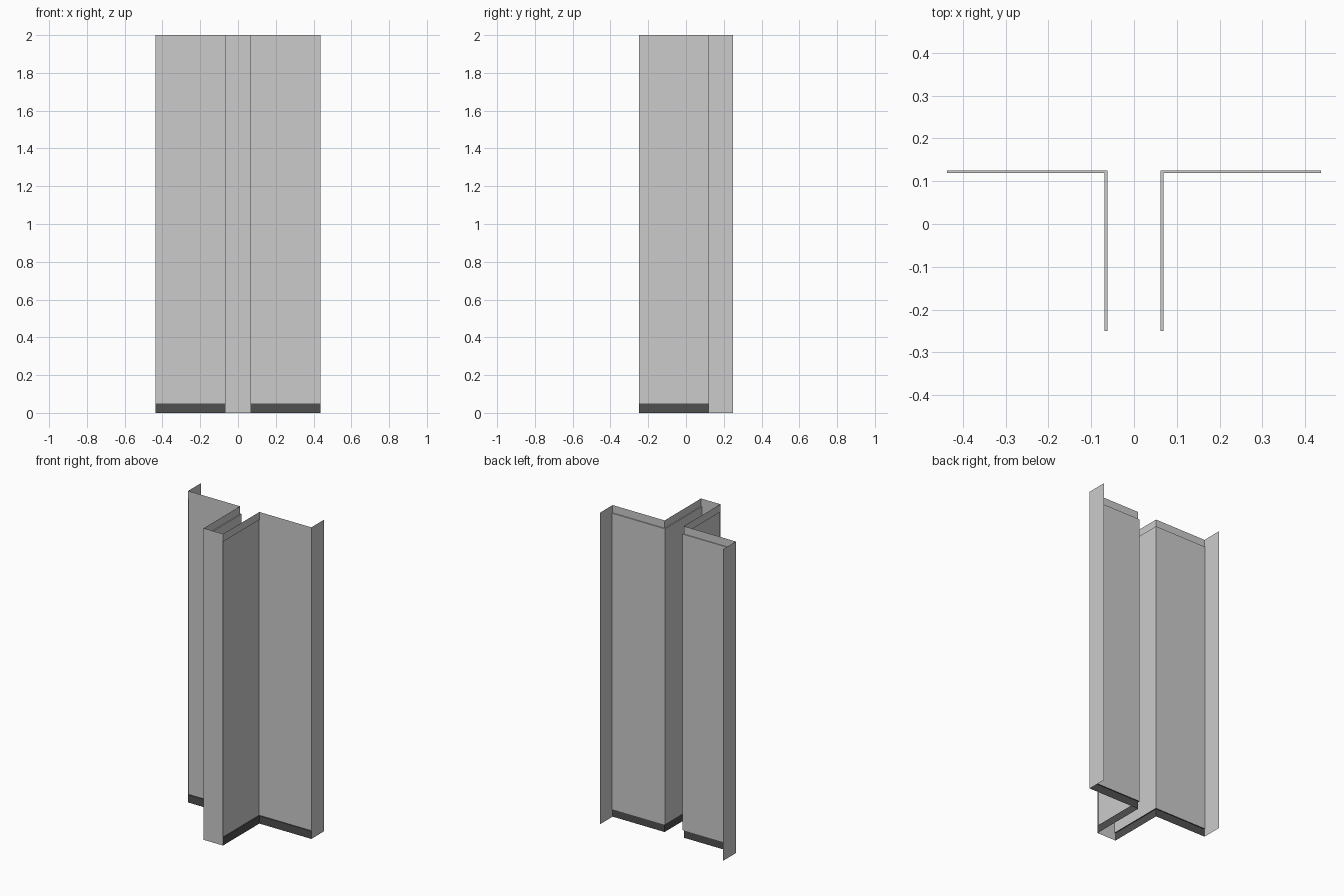
import bpy, bmesh

if "Cube" in bpy.data.objects:
    bpy.data.objects.remove(bpy.data.objects["Cube"])

WX, WY = 0.0625, 0.125      # inner corner of the wall plan
EX, EY = 0.4375, 0.25       # outer extents
H, TRIM, D = 2.0, 0.05, 0.006


def material(name, v):
    m = bpy.data.materials.new(name)
    m.diffuse_color = (v, v, v, 1)
    m.use_nodes = True
    m.node_tree.nodes["Principled BSDF"].inputs["Base Color"].default_value = m.diffuse_color
    return m


def plan(off):
    """L-shaped plan of one wall, pushed outward by off."""
    return [(WX + off, -EY), (WX + off, WY - off), (EX, WY - off)]


def sheet(name, rows, side=1, mat=None):
    """Open surface lofted through rows of (z, plan points), listed upward."""
    bm = bmesh.new()
    grid = [[bm.verts.new((side * x, y, z)) for x, y in pts] for z, pts in rows]
    for a, b in zip(grid, grid[1:]):
        for i in range(len(a) - 1):
            quad = [a[i], a[i + 1], b[i + 1], b[i]]
            bm.faces.new(quad if side > 0 else quad[::-1])
    mesh = bpy.data.meshes.new(name)
    bm.to_mesh(mesh)
    bm.free()
    if mat:
        mesh.materials.append(mat)
    obj = bpy.data.objects.new(name, mesh)
    bpy.context.collection.objects.link(obj)


dark = material("skirting_dark", 0.08)
mid = material("crown_grey", 0.57)
wall, trim = plan(0), plan(D)

for side, tag in ((1, "right"), (-1, "left")):
    # L-shaped wall between the trims
    sheet("wall_" + tag, [(TRIM, wall), (H - TRIM, wall)], side)
    # skirting and crown, each with a small ledge back to the wall
    sheet("skirting_" + tag, [(0, trim), (TRIM, trim), (TRIM, wall)], side, dark)
    sheet("crown_" + tag, [(H - TRIM, wall), (H - TRIM, trim), (H, trim)], side, mid)
    # outer end cap
    cap = [(EX, WY - D), (EX, EY)]
    sheet("end_cap_" + tag, [(0, cap), (H, cap)], side)

# front cap closing the stem
front = [(-WX - D, -EY), (WX + D, -EY)]
sheet("front_cap", [(0, front), (H, front)])
